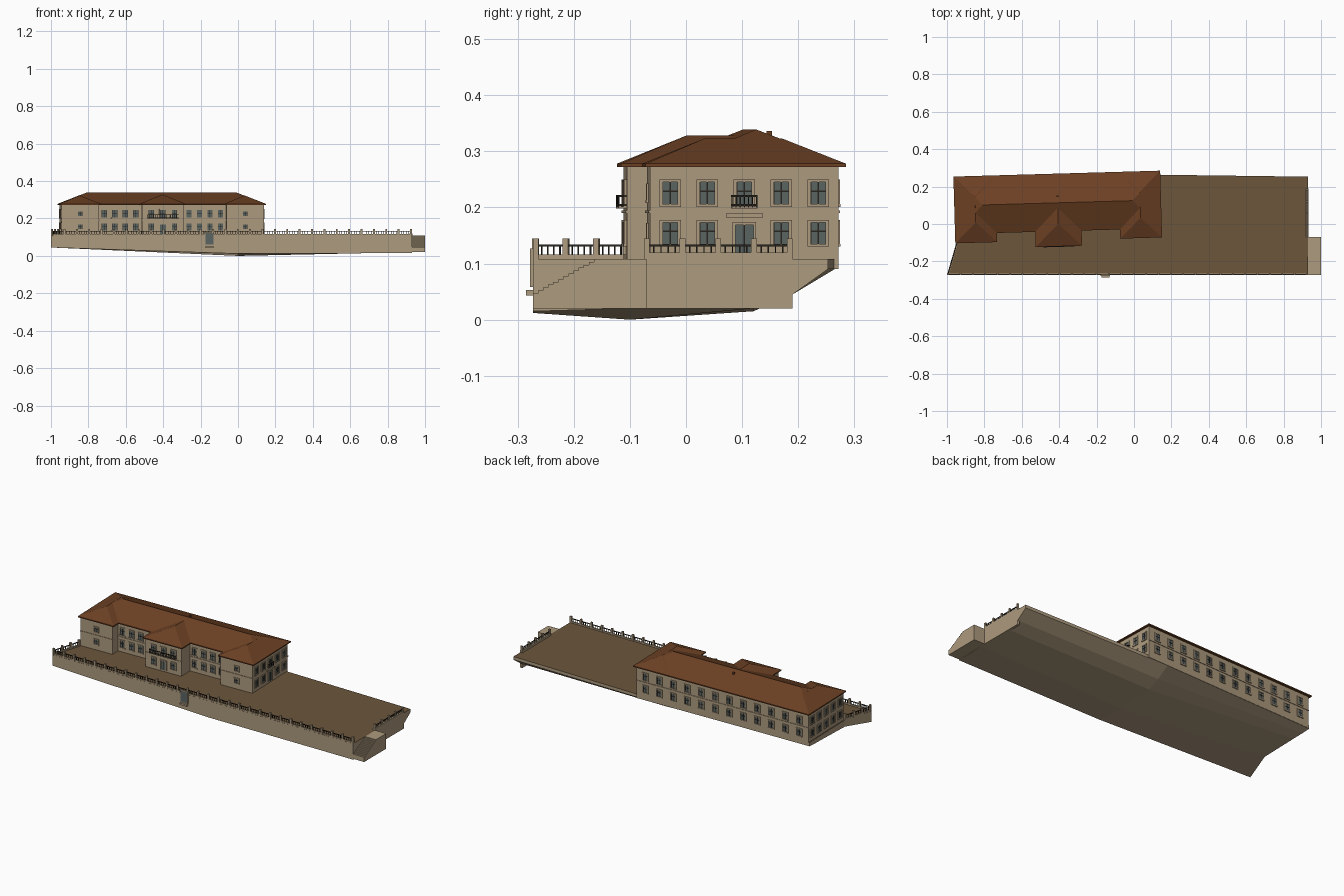
import bpy, bmesh, math
from mathutils import Matrix, Vector

if "Cube" in bpy.data.objects:
    bpy.data.objects.remove(bpy.data.objects["Cube"])


def material(name, r, g, b):
    m = bpy.data.materials.new(name)
    m.diffuse_color = (r, g, b, 1)
    m.use_nodes = True
    m.node_tree.nodes["Principled BSDF"].inputs["Base Color"].default_value = m.diffuse_color
    return m


STONE = material("tan stone", 0.42, 0.325, 0.21)
EARTH = material("brown ground", 0.15, 0.092, 0.045)
ROOF = material("brown roof tile", 0.15, 0.052, 0.017)
GLASS = material("grey glass", 0.105, 0.13, 0.125)
DARK = material("dark metal", 0.022, 0.018, 0.014)

# The building sits slightly turned on its terrace
SITE = Matrix.Identity(4)
HOUSE = Matrix.Rotation(0.0285, 4, 'Z') @ Matrix.Translation((-0.405, 0, 0))


def finish(name, bm, mats, frame=SITE):
    bmesh.ops.recalc_face_normals(bm, faces=bm.faces)
    me = bpy.data.meshes.new(name)
    bm.to_mesh(me)
    bm.free()
    for m in mats:
        me.materials.append(m)
    ob = bpy.data.objects.new(name, me)
    ob.matrix_world = frame
    bpy.context.collection.objects.link(ob)
    return ob


def box(bm, lo, hi, frame=SITE):
    lo, hi = Vector(lo), Vector(hi)
    size = Matrix.Diagonal((*(hi - lo), 1))
    bmesh.ops.create_cube(bm, size=1, matrix=frame @ Matrix.Translation((lo + hi) / 2) @ size)


def extrude(bm, pts, shift):
    f = bm.faces.new([bm.verts.new(p) for p in pts])
    r = bmesh.ops.extrude_face_region(bm, geom=[f])
    bmesh.ops.translate(bm, vec=shift, verts=[v for v in r["geom"] if isinstance(v, bmesh.types.BMVert)])


def along(p, q):
    """Frame at p: x runs towards q, y points into the wall, z up."""
    d = Vector((q[0] - p[0], q[1] - p[1]))
    return Matrix.Translation((p[0], p[1], 0)) @ Matrix.Rotation(math.atan2(d.y, d.x), 4, 'Z'), d.length


# Terrace with an uneven underside: rows of (x, y, bottom z)
TOP = 0.108
rows = [
    [(-1, -.273, .045), (0, -.273, .012), (.93, -.273, .015)],
    [(-.95, -.1, .07), (0, -.1, 0), (.93, -.1, .02)],
    [(-.955, .12, .08), (0, .12, .015), (.93, .12, .02)],
    [(-.957, .19, .083), (0, .19, .045), (.93, .19, .045)],
    [(-.96, .24, .088), (.0, .265, .09), (.93, .253, .09)],
]
bm = bmesh.new()
low = [[bm.verts.new(p) for p in r] for r in rows]
top = [[bm.verts.new((p[0], p[1], TOP)) for p in r] for r in rows]
for g in (low, top):
    for j in range(4):
        for i in range(2):
            bm.faces.new((g[j][i], g[j][i + 1], g[j + 1][i + 1], g[j + 1][i]))
rim = [(0, 0), (0, 1), (0, 2), (1, 2), (2, 2), (3, 2), (4, 2), (4, 1), (4, 0), (3, 0), (2, 0), (1, 0)]
for (a, b), (c, d) in zip(rim, rim[1:] + rim[:1]):
    bm.faces.new((low[a][b], low[c][d], top[c][d], top[a][b]))
bmesh.ops.recalc_face_normals(bm, faces=bm.faces)
for f in bm.faces:
    f.material_index = 1 if f.normal.z > 0.9 else 0
finish("terrace", bm, [STONE, EARTH])

# Side retaining wall
bm = bmesh.new()
box(bm, (.918, -.07, .02), (.932, .19, .12))
finish("side_wall", bm, [STONE])

# Side stair, one stepped profile
bm = bmesh.new()
n = 13
prof = [(-.273, .02)]
for i in range(n):
    y, z = -.273 + i * .118 / n, .042 + (i + 1) * .066 / n
    prof += [(y, z), (y + .118 / n, z)]
prof += [(-.07, TOP), (-.07, .02)]
extrude(bm, [(.93, y, z) for y, z in prof], (.07, 0, 0))
finish("side_stair", bm, [STONE])

# Terrace railing: stone posts and curb, dark rails and bars
posts, rails = bmesh.new(), bmesh.new()


def railing(p, q, bays):
    fr, length = along(p, q)
    step = length / bays
    box(posts, (0, -.004, TOP - .002), (length, .004, .116), fr)
    box(rails, (0, -.002, .130), (length, .002, .134), fr)
    for i in range(bays + 1):
        x = i * step
        box(posts, (x - .005, -.005, TOP - .002), (x + .005, .005, .145), fr)
        if i < bays:
            for k in range(1, 5):
                c = x + step * k / 5
                box(rails, (c - .0012, -.0012, .115), (c + .0012, .0012, .131), fr)


railing((-.994, -.268), (.925, -.268), 29)
railing((.925, -.07), (.925, .185), 4)
railing((-.994, -.268), (-.947, -.105), 3)
finish("railing_posts", posts, [STONE])
finish("railing_bars", rails, [DARK])

# Gate and step in the front retaining wall
bm = bmesh.new()
box(bm, (-.174, -.277, .06), (-.132, -.27, .122))
finish("gate", bm, [GLASS])
bm = bmesh.new()
box(bm, (-.178, -.278, .058), (-.174, -.27, .127))
box(bm, (-.132, -.278, .058), (-.128, -.27, .127))
box(bm, (-.174, -.278, .122), (-.132, -.27, .127))
box(bm, (-.175, -.285, .043), (-.131, -.27, .053))
finish("gate_surround", bm, [STONE])

# House walls from a symmetric footprint
half = [(.112, -.097), (.112, -.015), (.341, -.015), (.341, -.068), (.541, -.068), (.541, .268)]
foot = half + [(-x, y) for x, y in reversed(half)]
bm = bmesh.new()
extrude(bm, [(x, y, .09) for x, y in foot], (0, 0, .184))
finish("walls", bm, [STONE], HOUSE)

# String courses on front and back
bm = bmesh.new()
for a, b, y in [(-.543, .543, .268), (-.543, -.339, -.068), (.339, .543, -.068),
                (-.114, .114, -.097), (-.341, -.112, -.015), (.112, .341, -.015)]:
    box(bm, (a, y - .003, .190), (b, y + .003, .195))
finish("string_courses", bm, [STONE], HOUSE)

# Hipped roofs, overlapping
bm = bmesh.new()


def hip(x0, x1, y0, y1, ridge_a, ridge_b):
    base = [(x0, y0), (x1, y0), (x1, y1), (x0, y1)]
    lo = [bm.verts.new((x, y, .272)) for x, y in base]
    up = [bm.verts.new((x, y, .278)) for x, y in base]
    a, b = bm.verts.new(ridge_a), bm.verts.new(ridge_b)
    bm.faces.new(lo)
    for i in range(4):
        bm.faces.new((lo[i], lo[(i + 1) % 4], up[(i + 1) % 4], up[i]))
    if abs(ridge_b[0] - ridge_a[0]) > abs(ridge_b[1] - ridge_a[1]):
        fs = [(0, 1, b, a), (1, 2, b), (2, 3, a, b), (3, 0, a)]
    else:
        fs = [(0, 1, a), (1, 2, b, a), (2, 3, b), (3, 0, a, b)]
    for f in fs:
        bm.faces.new([up[v] if isinstance(v, int) else v for v in f])


hip(-.553, .553, -.027, .281, (-.4, .125, .339), (.4, .125, .339))
hip(.329, .553, -.076, .281, (.441, .032, .323), (.441, .17, .323))
hip(-.553, -.329, -.076, .281, (-.441, .032, .323), (-.441, .17, .323))
hip(-.124, .124, -.108, .11, (0, .012, .328), (0, .1, .328))
box(bm, (-.005, .155, .318), (.005, .165, .336))
finish("roof", bm, [ROOF], HOUSE)

# Windows and doors as thin plates on the walls
frames, panes, bars = bmesh.new(), bmesh.new(), bmesh.new()


def opening(fr, c, z0, z1, w=.038, door=False):
    h, e = w / 2, .005
    glass0 = z0 if door else z0 + e
    for x in (c - h, c + h - e):
        box(frames, (x, -.004, z0), (x + e, .002, z1), fr)
    box(frames, (c - h, -.004, z1 - e), (c + h, .002, z1), fr)
    if not door:
        box(frames, (c - h, -.005, z0), (c + h, .002, z0 + e), fr)
    box(panes, (c - h + e, -.001, glass0), (c + h - e, .002, z1 - e), fr)
    zm = glass0 + (z1 - glass0) * .52
    box(bars, (c - .0012, -.0025, glass0), (c + .0012, .001, z1 - e), fr)
    if not door:
        box(bars, (c - h + e, -.0025, zm - .0012), (c + h - e, .001, zm + .0012), fr)
        for x in (c - h + e, c + h - e - .0015):
            box(bars, (x, -.002, glass0), (x + .0015, .001, z1 - e), fr)


def facade(p, q, centres, door_at=None, w=.038, rows=((.13, .178), (.201, .25))):
    fr, length = along(p, q)
    for i, c in enumerate(centres):
        for k, (z0, z1) in enumerate(rows):
            if k == 0 and i == door_at:
                opening(fr, c, .116, .174, .042, True)
            else:
                opening(fr, c, z0, z1, w)


four = [.0305 + .056 * i for i in range(4)]
five = [.168 + .066 * (i - 2) for i in range(5)]
small = ((.138, .172), (.208, .243))
facade((-.341, -.015), (-.112, -.015), four)
facade((.112, -.015), (.341, -.015), four)
facade((-.112, -.097), (.112, -.097), [.05, .112, .174], 1)
facade((-.541, -.068), (-.341, -.068), [.1], w=.034, rows=small)
facade((.341, -.068), (.541, -.068), [.1], w=.034, rows=small)
facade((.541, -.068), (.541, .268), five, 2)
facade((-.541, .268), (-.541, -.068), five)
facade((.541, .268), (-.541, .268), [.541 + .088 * (i - 5.5) for i in range(12)])
finish("window_frames", frames, [STONE], HOUSE)
finish("window_panes", panes, [GLASS], HOUSE)
finish("window_bars", bars, [DARK], HOUSE)

# Balconies: dark railings, stone slab and door plate
iron, slab = bmesh.new(), bmesh.new()


def balcony(fr, c, w, out):
    x0, x1 = c - w / 2, c + w / 2
    box(slab, (x0, -out, .198), (x1, .002, .202), fr)
    for z in (.203, .219):
        box(iron, (x0, -out, z), (x1, -out + .003, z + .003), fr)
        for x in (x0, x1 - .003):
            box(iron, (x, -out, z), (x + .003, .002, z + .003), fr)
    count = max(6, round(w / .01))
    for i in range(count + 1):
        x = x0 + .0015 + (w - .003) * i / count
        box(iron, (x - .001, -out, .2), (x + .001, -out + .002, .222), fr)


balcony(along((-.112, -.097), (.112, -.097))[0], .112, .165, .014)
side = along((.541, -.068), (.541, .268))[0]
balcony(side, .168, .047, .008)
box(slab, (.136, -.006, .181), (.2, .002, .190), side)
finish("balcony_railings", iron, [DARK], HOUSE)
finish("balcony_slabs", slab, [STONE], HOUSE)
